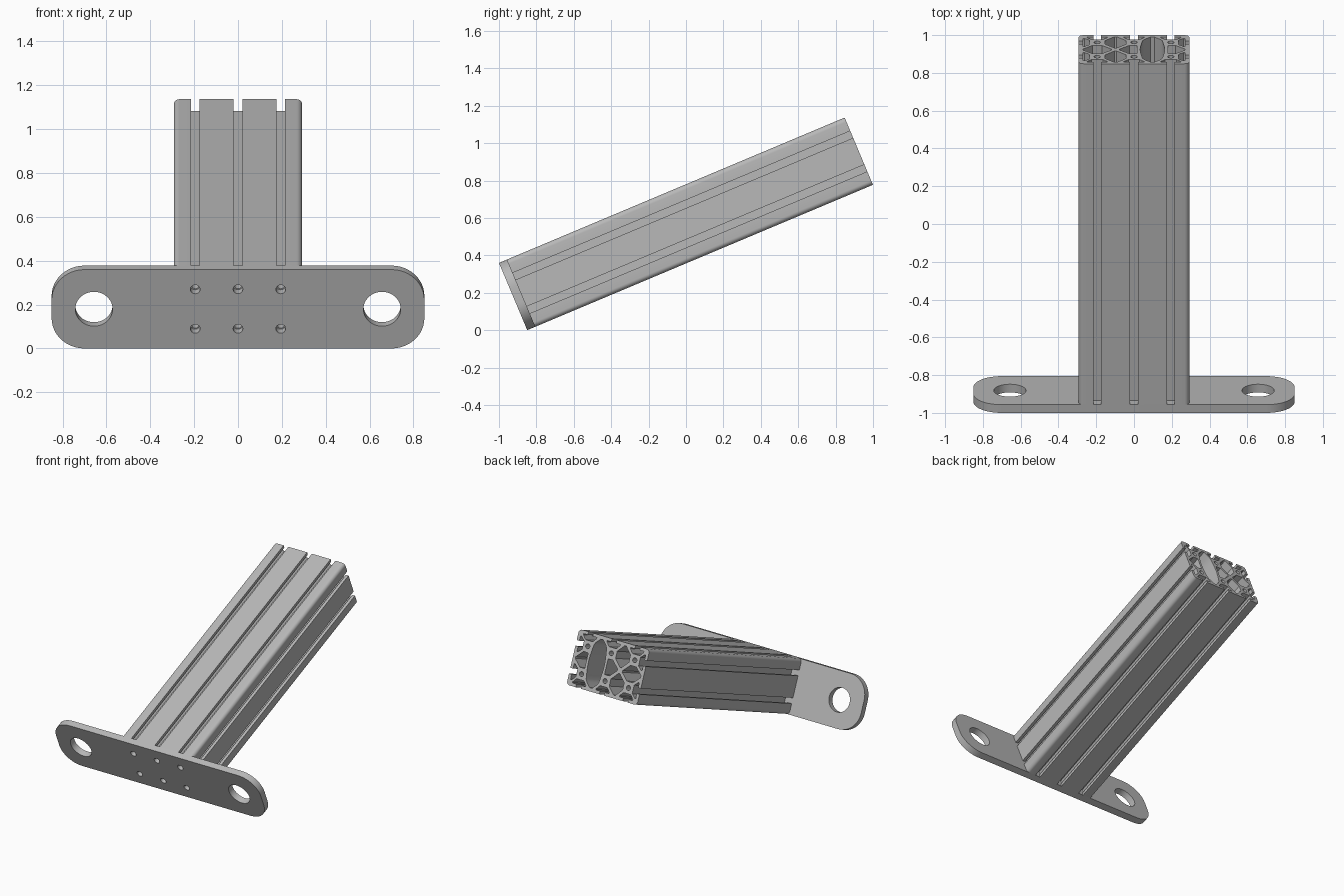
import bpy
from math import sin, cos, pi, radians
from mathutils import Vector

old = bpy.data.objects.get("Cube")
if old:
    bpy.data.objects.remove(old, do_unlink=True)

TILT = radians(22.8)
CELL = 0.195                 # pitch of the slot grid
HALF_W, HALF_H = 1.5 * CELL, CELL
LENGTH, PLATE_T = 2.005, 0.047

metal = bpy.data.materials.new("grey aluminium")
metal.use_nodes = True
GREY = (0.48, 0.48, 0.48, 1)
metal.diffuse_color = GREY
metal.node_tree.nodes["Principled BSDF"].inputs["Base Color"].default_value = GREY


def circle(x, y, r, n=32):
    return [(x + r * cos(2 * pi * i / n), y + r * sin(2 * pi * i / n)) for i in range(n)]


def outline(half_w, half_h, radius, slots=None, steps=6):
    """Rounded rectangle, with optional T-slots cut into each side."""
    pts = []
    for k in range(4):
        t = Vector((cos(k * pi / 2), sin(k * pi / 2)))
        n = Vector((t.y, -t.x))
        half, dist = (half_w, half_h) if k % 2 == 0 else (half_h, half_w)
        for c in (slots[k % 2] if slots else ()):
            side = [(0.02, 0), (0.02, 0.022), (0.055, 0.022), (0.055, 0.03), (0.03, 0.058)]
            shape = [(-u, d) for u, d in side] + side[::-1]
            pts += [t * (c + u) + n * (dist - d) for u, d in shape]
        mid = t * (half - radius) + n * (dist - radius)
        for i in range(steps + 1):
            a = i / steps * pi / 2
            pts.append(mid + radius * (n * cos(a) + t * sin(a)))
    return pts


def mirrored(quadrant, x=0, y=0):
    """Closed loop from one quadrant of points, listed from +x round to +y."""
    top = quadrant + [(-u, v) for u, v in quadrant[::-1]]
    return [(x + u, y + v) for u, v in top + [(-u, -v) for u, v in top]]


def extrusion(name, loops, front, back):
    """Fill the loops (inner ones become holes) and sweep along the tilted axis."""
    curve = bpy.data.curves.new(name, "CURVE")
    curve.dimensions = "2D"
    curve.fill_mode = "BOTH"
    curve.extrude = (back - front) / 2
    for loop in loops:
        s = curve.splines.new("POLY")
        s.points.add(len(loop) - 1)
        for p, (x, y) in zip(s.points, loop):
            p.co = (x, y, 0, 1)
        s.use_cyclic_u = True
    curve.materials.append(metal)
    ob = bpy.data.objects.new(name, curve)
    bpy.context.collection.objects.link(ob)
    along = (front + back) / 2
    ob.location = (0, -1 + HALF_H * sin(TILT) + along * cos(TILT),
                   HALF_H * cos(TILT) + along * sin(TILT))
    ob.rotation_euler = (pi / 2 + TILT, 0, 0)
    bpy.ops.object.select_all(action="DESELECT")
    ob.select_set(True)
    bpy.context.view_layer.objects.active = ob
    bpy.ops.object.convert(target="MESH")
    bpy.ops.object.shade_smooth_by_angle(angle=radians(25))
    return ob


columns, rows = (-CELL, 0, CELL), (-CELL / 2, CELL / 2)
nodes = [(x, y) for x in columns for y in rows]

# Mounting plate with two large bolt holes and six screw holes
extrusion("mounting_plate",
          [outline(0.85, HALF_H, 0.15, steps=12)]
          + [circle(s * 0.657, 0, 0.085, 48) for s in (-1, 1)]
          + [circle(x, y, 0.022) for x, y in nodes],
          0, PLATE_T)

# Slotted beam: bores, diamond cavities between the webs, one large cavity
beam = [outline(HALF_W, HALF_H, 0.025, (columns, rows))]
beam += [circle(x, y, 0.017, 24) for x, y in nodes]
diamond = [(0.055, 0.025), (0.006, 0.076)]
beam += [mirrored(diamond, -CELL / 2, y) for y in rows]
for x, low, high in ((-CELL, -1, 1), (0, -1, 0.015), (CELL, -0.015, 1)):
    loop = mirrored([(v, u) for u, v in diamond[::-1]])
    # the wall of the large cavity truncates the neighbouring diamonds
    clipped = []
    for (u, v), (u2, v2) in zip(loop, loop[1:] + loop[:1]):
        if low <= u <= high:
            clipped.append((x + u, v))
        for lim in (low, high):
            if (u - lim) * (u2 - lim) < 0:
                f = (lim - u) / (u2 - u)
                clipped.append((x + lim, v + f * (v2 - v)))
    beam.append(clipped)
large = [(0.065, 0), (0.063, 0.04), (0.058, 0.08), (0.052, 0.12), (0.042, 0.138), (0.01, 0.17)]
beam.append([p for i, p in enumerate(mirrored(large, CELL / 2))
             if i not in (11, 23)])
extrusion("slotted_beam", beam, PLATE_T, LENGTH)
